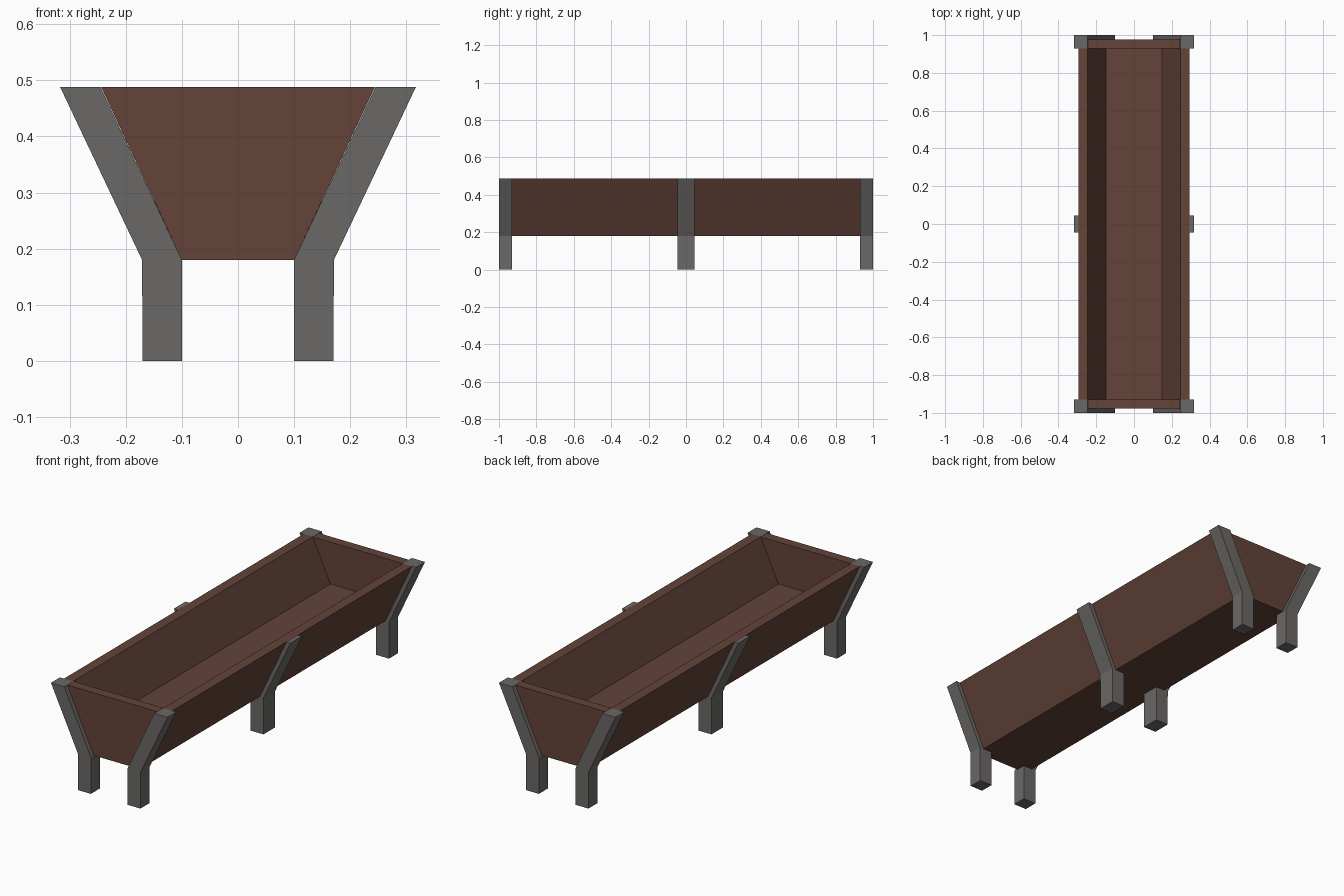
import bpy, bmesh

if "Cube" in bpy.data.objects:
    bpy.data.objects.remove(bpy.data.objects["Cube"])

TOP, BASE = 0.488, 0.18


def material(name, rgb):
    m = bpy.data.materials.new(name)
    m.diffuse_color = (*rgb, 1)
    m.use_nodes = True
    m.node_tree.nodes["Principled BSDF"].inputs["Base Color"].default_value = m.diffuse_color
    return m


brown = material("brown wood", (0.125, 0.056, 0.039))
grey = material("grey posts", (0.145, 0.14, 0.135))


def extrude(name, profile, y0, y1, mat):
    """Extrude an (x, z) outline from y0 to y1."""
    bm = bmesh.new()
    face = bm.faces.new([bm.verts.new((x, y0, z)) for x, z in profile])
    out = bmesh.ops.extrude_face_region(bm, geom=[face])
    moved = [v for v in out["geom"] if isinstance(v, bmesh.types.BMVert)]
    bmesh.ops.translate(bm, vec=(0, y1 - y0, 0), verts=moved)
    bmesh.ops.recalc_face_normals(bm, faces=bm.faces)
    mesh = bpy.data.meshes.new(name)
    bm.to_mesh(mesh)
    bm.free()
    mesh.materials.append(mat)
    ob = bpy.data.objects.new(name, mesh)
    bpy.context.collection.objects.link(ob)
    return ob


def mirrored(half):
    return half + [(-x, z) for x, z in reversed(half)]


# Trough body: sloped side walls and thick floor in one section
extrude("trough_body",
        mirrored([(0.15, BASE), (0.295, TOP), (0.245, TOP), (0.148, 0.282)]),
        -0.93, 0.93, brown)

# End boards, set back between the corner posts
for name, s in (("front_end_board", -1), ("back_end_board", 1)):
    extrude(name, mirrored([(0.10, BASE), (0.244, TOP)]),
            s * 0.929, s * 0.977, brown)

# Bent posts: upright foot and sloped upper arm
corner = [(0.10, 0), (0.17, 0), (0.171, BASE), (0.317, TOP), (0.245, TOP), (0.10, BASE)]
# Middle posts stop inside the wall so they do not break its inner face
middle = [(0.10, 0), (0.17, 0), (0.171, BASE), (0.317, TOP), (0.29, TOP - 0.001),
          (0.146, BASE + 0.001), (0.10, BASE + 0.001)]
for side, s in (("left", -1), ("right", 1)):
    for place, prof, y0, y1 in (("front", corner, -1, -0.93),
                                ("middle", middle, -0.045, 0.045),
                                ("back", corner, 0.93, 1)):
        extrude(f"{place}_{side}_post", [(s * x, z) for x, z in prof], y0, y1, grey)
